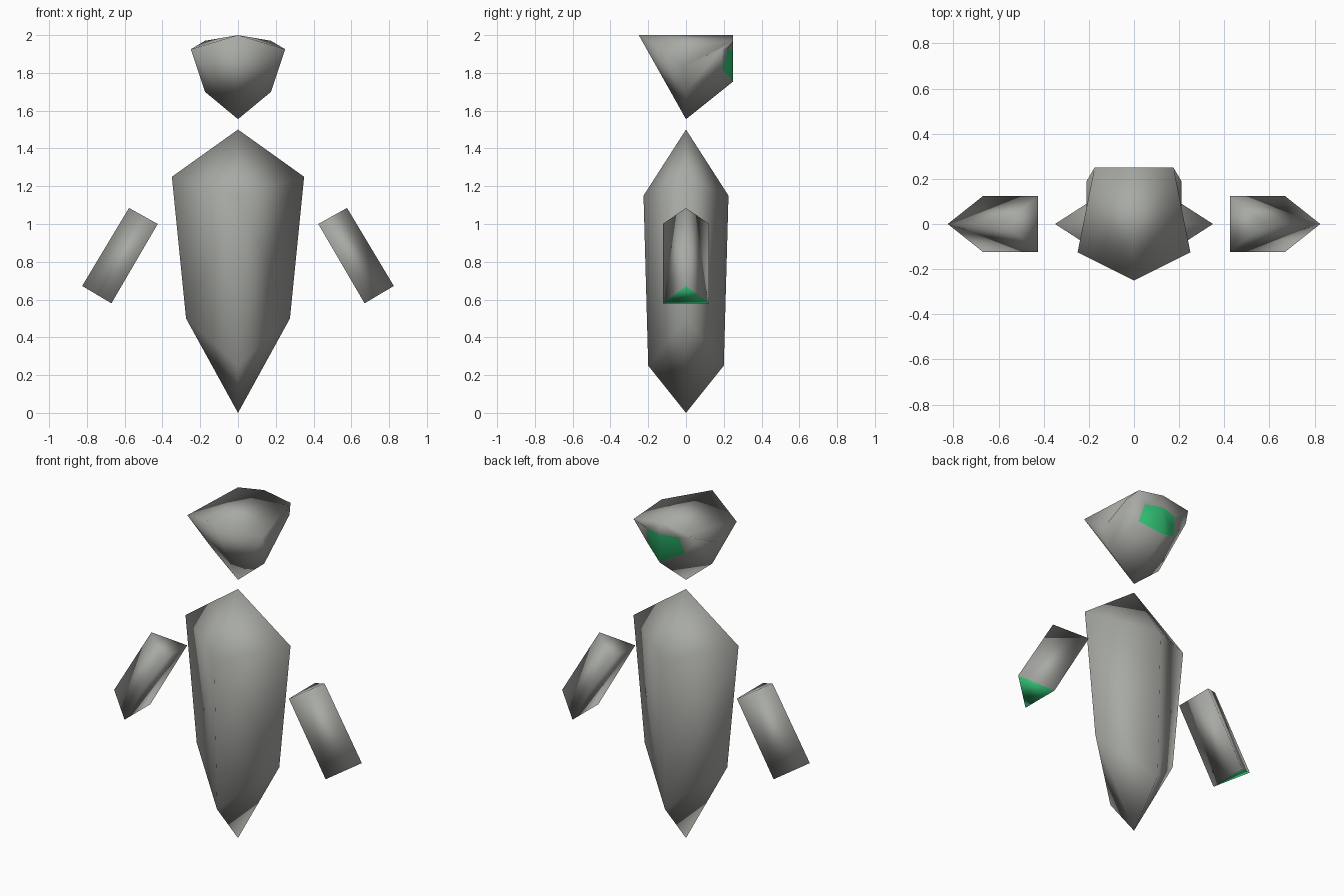
import bpy

if "Cube" in bpy.data.objects:
    bpy.data.objects.remove(bpy.data.objects["Cube"])


def material(name, color):
    m = bpy.data.materials.new(name)
    m.diffuse_color = (*color, 1.0)
    m.use_nodes = True
    m.node_tree.nodes["Principled BSDF"].inputs["Base Color"].default_value = m.diffuse_color
    return m


STONE = material("stone grey", (0.39, 0.40, 0.37))
GREEN = material("bright green", (0.035, 0.60, 0.20))


def build(name, points, faces, green_faces=(), mirror=False):
    """Smooth mesh from named points; optionally mirrored across x = 0."""
    keys = list(points)
    me = bpy.data.meshes.new(name)
    me.from_pydata([points[k] for k in keys], [],
                   [[keys.index(k) for k in f.split()] for f in faces])
    me.materials.append(STONE)
    me.materials.append(GREEN)
    for i in green_faces:
        me.polygons[i].material_index = 1
    ob = bpy.data.objects.new(name, me)
    bpy.context.collection.objects.link(ob)
    bpy.context.view_layer.objects.active = ob
    ob.select_set(True)
    if mirror:
        mod = ob.modifiers.new("mirror", 'MIRROR')
        mod.use_clip = True
        bpy.ops.object.modifier_apply(modifier=mod.name)
    # consistent outward normals
    bpy.ops.object.mode_set(mode='EDIT')
    bpy.ops.mesh.select_all(action='SELECT')
    bpy.ops.mesh.normals_make_consistent(inside=False)
    bpy.ops.object.mode_set(mode='OBJECT')
    bpy.ops.object.shade_smooth()
    ob.select_set(False)
    return ob


# Body: long crystal with a diamond cross-section, right half mirrored
build("body", {
    "tip": (0, 0, 1.5), "base": (0, 0, 0),
    "front_hi": (0, -0.225, 1.15), "front_lo": (0, -0.2, 0.25),
    "back_hi": (0, 0.225, 1.15), "back_lo": (0, 0.2, 0.25),
    "side_hi": (0.35, 0, 1.25), "side_lo": (0.275, 0, 0.5),
}, [
    "tip front_hi side_hi", "front_hi front_lo side_lo side_hi", "front_lo base side_lo",
    "tip side_hi back_hi", "side_hi side_lo back_lo back_hi", "side_lo base back_lo",
], mirror=True)

# Head: faceted wedge, right half mirrored, with a green visor on the rear ridge
build("head", {
    "nose": (0, -0.25, 2.0), "brow": (0.25, -0.125, 1.925),
    "crown": (0, 0.25, 2.0), "corner": (0.175, 0.25, 1.97),
    "ear": (0.21, 0.19, 1.93), "cheek": (0.21, -0.015, 1.83),
    "jaw": (0.175, 0, 1.7), "chin": (0, 0, 1.555),
    "nape": (0, 0.25, 1.755), "visor_top": (0, 0.25, 1.925),
    "visor_hi": (0.106, 0.22, 1.922), "visor_lo": (0.126, 0.19, 1.82),
}, [
    "visor_top visor_hi visor_lo nape",
    "nose brow corner crown",
    "nose chin brow", "brow chin jaw",
    "brow cheek corner", "corner cheek ear", "brow jaw cheek", "cheek jaw ear",
    "crown corner visor_hi visor_top", "corner ear visor_hi",
    "ear visor_lo visor_hi", "ear jaw visor_lo",
    "visor_lo jaw nape", "nape jaw chin",
], green_faces=[0], mirror=True)

# Arms: tilted triangular prisms with green lower ends
for side, s in (("right", 1), ("left", -1)):
    build(side + "_arm", {
        "top_front": (0.425 * s, -0.123, 1.0), "top_back": (0.425 * s, 0.123, 1.0),
        "top_out": (0.577 * s, 0, 1.085),
        "low_front": (0.67 * s, -0.123, 0.58), "low_back": (0.67 * s, 0.123, 0.58),
        "low_out": (0.825 * s, 0, 0.672),
    }, [
        "low_front low_back low_out", "top_front top_out top_back",
        "top_front low_front low_out top_out", "top_out low_out low_back top_back",
        "top_back low_back low_front top_front",
    ], green_faces=[0])
